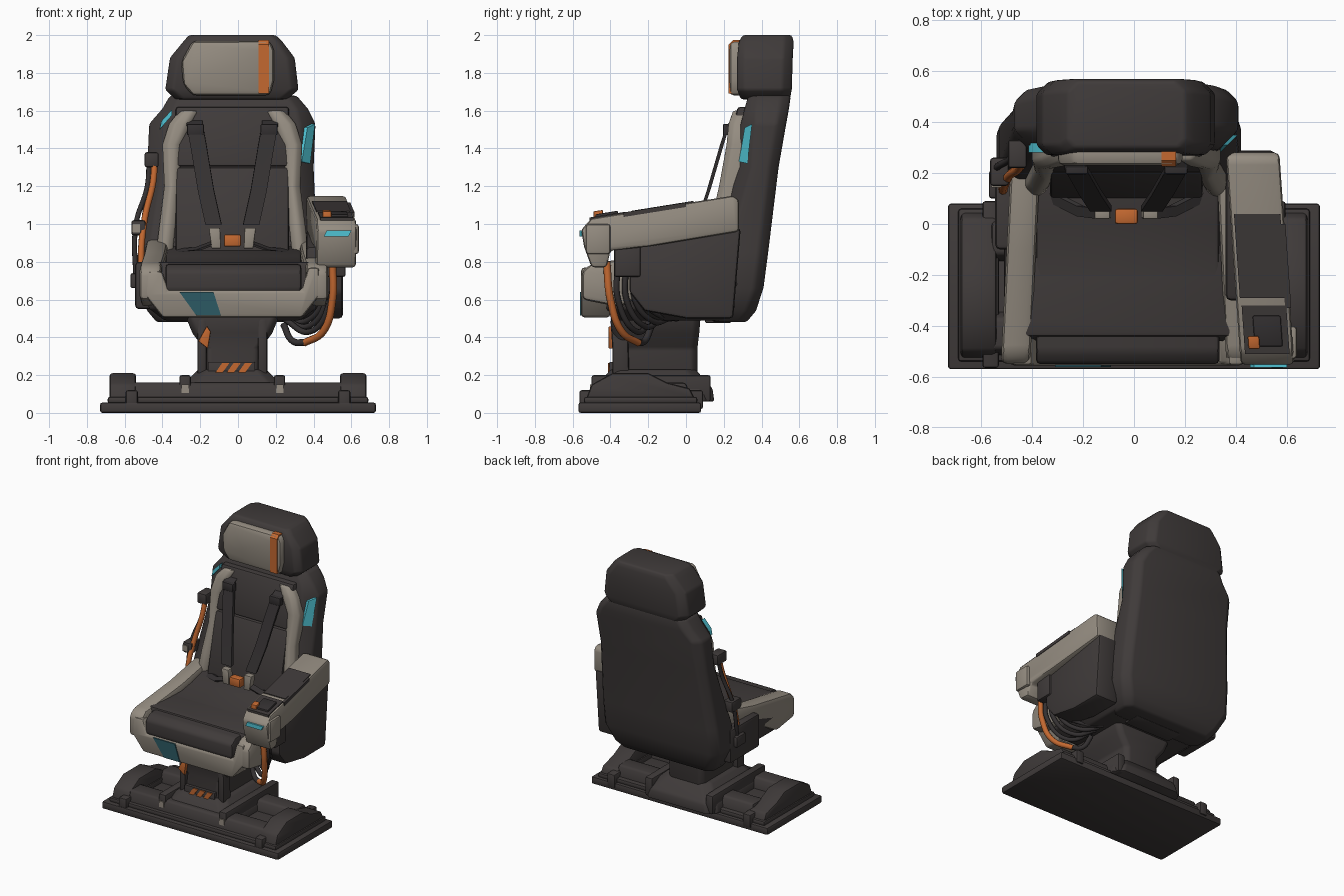
import bpy, bmesh, math

if "Cube" in bpy.data.objects:
    bpy.data.objects.remove(bpy.data.objects["Cube"])


def material(name, rgb):
    m = bpy.data.materials.new(name)
    m.use_nodes = True
    m.diffuse_color = (*rgb, 1)
    m.node_tree.nodes["Principled BSDF"].inputs["Base Color"].default_value = (*rgb, 1)
    return m


DARK = material("charcoal", (.050, .043, .042))
BLACK = material("black rubber", (.034, .030, .031))
BEIGE = material("warm beige", (.30, .265, .22))
ORANGE = material("safety orange", (.55, .14, .03))
CYAN = material("cyan glow", (.08, .55, .66))
TEAL = material("dark teal", (.025, .10, .125))
CX = -.03  # centre line of the seat


def finish(name, bm, mat, bevel=0):
    bmesh.ops.recalc_face_normals(bm, faces=bm.faces)
    if bevel:
        edges = [e for e in bm.edges if e.calc_face_angle(0) > .5]
        bmesh.ops.bevel(bm, geom=edges, offset=bevel, segments=2, profile=.5,
                        affect='EDGES', clamp_overlap=True)
    mesh = bpy.data.meshes.new(name)
    bm.to_mesh(mesh)
    bm.free()
    ob = bpy.data.objects.new(name, mesh)
    bpy.context.collection.objects.link(ob)
    mesh.materials.append(mat)
    bpy.ops.object.select_all(action='DESELECT')
    ob.select_set(True)
    bpy.context.view_layer.objects.active = ob
    bpy.ops.object.shade_smooth_by_angle(angle=math.radians(35))


def bridge(bm, rings):
    n = len(rings[0])
    bm.faces.new(rings[0])
    bm.faces.new(rings[-1])
    for r, s in zip(rings, rings[1:]):
        for i in range(n):
            bm.faces.new((r[i], r[(i + 1) % n], s[(i + 1) % n], s[i]))


def prism(name, pts, axis, lo, hi, mat, bevel=.015, shear=0):
    """Outline pushed along x (points y,z) or along y (points x,z)."""
    bm = bmesh.new()
    bridge(bm, [[bm.verts.new((d + shear * a, a, b) if axis == 'x' else (a, d, b))
                 for a, b in pts] for d in (lo, hi)])
    finish(name, bm, mat, bevel)


def box(name, x, y, z, mat, bevel=.012):
    prism(name, [(y[0], z[0]), (y[1], z[0]), (y[1], z[1]), (y[0], z[1])],
          'x', x[0], x[1], mat, bevel)


def loft(name, rings, mat, bevel=.012):
    """Stack of corner-cut rectangles: z, x0, x1, y0, y1, front cut, back cut."""
    bm = bmesh.new()
    loops = []
    for z, l, r, a, b, c, d in rings:
        q = [(l + c, a), (r - c, a), (r, a + c), (r, b - d),
             (r - d, b), (l + d, b), (l, b - d), (l, a + c)]
        loops.append([bm.verts.new((x, y, z)) for x, y in q])
    bridge(bm, loops)
    finish(name, bm, mat, bevel)


def tube(name, pts, r, mat):
    cu = bpy.data.curves.new(name, 'CURVE')
    cu.dimensions = '3D'
    cu.bevel_depth, cu.bevel_resolution, cu.resolution_u = r, 2, 8
    cu.use_fill_caps = True
    sp = cu.splines.new('BEZIER')
    sp.bezier_points.add(len(pts) - 1)
    for bp, p in zip(sp.bezier_points, pts):
        bp.co = p
        bp.handle_left_type = bp.handle_right_type = 'AUTO'
    cu.materials.append(mat)
    bpy.context.collection.objects.link(bpy.data.objects.new(name, cu))


def ribbon(name, pts, w, t, mat):
    """Flat strap: a band of width w in x and thickness t."""
    bm = bmesh.new()
    bridge(bm, [[bm.verts.new((x + a * w, y + b * t, z + b * t * .4))
                 for a, b in ((-.5, -.5), (.5, -.5), (.5, .5), (-.5, .5))] for x, y, z in pts])
    finish(name, bm, mat)


# Base plate, rails and clamps
box("base_plate", (-.73, .73), (-.57, .08), (0, .055), DARK)
box("base_deck", (-.69, .69), (-.54, .06), (.05, .085), DARK)
for i, y in enumerate((-.43, -.06)):
    prism(f"floor_rail_{i}", [(y - .09, .07), (y - .06, .16), (y + .06, .16), (y + .09, .07)],
          'x', -.56, .56, DARK)
for s in (-1, 1):
    side = "left" if s > 0 else "right"
    prism(f"rail_end_{side}", [(-.53, .07), (-.5, .15), (-.39, .21), (-.2, .21), (-.1, .16),
                               (.02, .13), (.05, .07)], 'x', *sorted((s * .54, s * .68)), DARK)
    box(f"rail_clamp_{side}", sorted((s * .53, s * .595)), (-.565, .09), (.02, .12), DARK)
    box(f"rail_lock_{side}", sorted((CX + s * .22, CX + s * .28)), (-.5, .13), (.06, .2), DARK)
    box(f"lock_tab_{side}", sorted((CX + s * .23, CX + s * .27)), (-.508, -.499),
        (.09, .15), BEIGE, 0)

# Pedestal column
loft("pedestal_foot", [(.06, -.33, .27, -.5, .15, .06, .06), (.13, -.31, .25, -.48, .14, .06, .06),
                       (.23, -.21, .15, -.4, .05, .05, .05)], DARK)
loft("pedestal_column", [(.18, -.18, .12, -.40, .06, .03, .03), (.34, -.18, .12, -.37, .06, .03, .03),
                         (.42, -.24, .18, -.39, .07, .03, .03), (.54, -.29, .23, -.40, .08, .03, .03)], DARK)
for s in (-1, 1):
    x = CX + s * .16
    prism("column_strut_" + ("left" if s > 0 else "right"),
          [(-.39, .2), (-.39, .34), (-.4, .5), (-.31, .5), (-.3, .2)], 'x', x - .025, x + .025, DARK)
prism("orange_bracket", [(-.21, .38), (-.16, .34), (-.145, .43), (-.165, .46)], 'y', -.41, -.38, ORANGE, .004)
box("hazard_panel", (CX - .13, CX + .12), (-.405, -.36), (.18, .27), DARK, .004)
for i in range(3):
    x = -.14 + i * .06
    prism(f"hazard_stripe_{i}", [(x, .185), (x + .038, .185), (x + .095, .265), (x + .057, .265)],
          'y', -.412, -.404, ORANGE, 0)

# Back shell and headrest
loft("back_shell", [(.48, -.43, .32, .14, .32, .04, .04), (.54, -.48, .37, .12, .37, .05, .05),
                    (.66, -.54, .42, .12, .41, .06, .05), (.85, -.53, .42, .16, .435, .06, .05),
                    (1.3, -.48, .40, .27, .49, .08, .05), (1.53, -.47, .41, .29, .53, .08, .05),
                    (1.61, -.40, .37, .31, .545, .06, .05), (1.68, -.36, .31, .33, .555, .05, .05)],
     DARK, .015)
loft("headrest_shell", [(1.66, -.33, .26, .29, .55, .04, .04), (1.71, -.385, .32, .27, .56, .04, .05),
                        (1.88, -.36, .30, .27, .565, .04, .05), (1.965, -.29, .235, .28, .57, .03, .05),
                        (2.0, -.26, .20, .30, .56, .03, .04)], DARK, .012)
prism("headrest_pad", [(-.24, 1.68), (.17, 1.68), (.19, 1.76), (.19, 1.92), (.17, 1.97),
                       (-.24, 1.97), (-.3, 1.86), (-.29, 1.74)], 'y', .23, .32, BEIGE, .025)
prism("headrest_stripe", [(.226, 1.69), (.226, 1.95), (.25, 1.974), (.295, 1.974), (.295, 1.69)],
      'x', .108, .165, ORANGE, 0)

# Backrest cushions and bolsters
for name, z0, z1 in (("lumbar_cushion", .82, 1.3), ("upper_cushion", 1.305, 1.62)):
    f0, f1 = (.1 + (z - .85) * .225 for z in (z0, z1))
    prism(name, [(f0, z0), (f1, z1), (f1 + .16, z1), (f0 + .2, z0)],
          'x', CX - .30, CX + .30, DARK, .015)
for s in (-1, 1):
    bm = bmesh.new()
    loops = []
    # inner x, outer x, front y, height
    for a, b, y, z in ((.32, .41, .10, .8), (.30, .385, .13, 1.0), (.28, .36, .175, 1.2),
                       (.27, .37, .215, 1.42), (.22, .335, .225, 1.53), (.18, .28, .25, 1.6)):
        loops.append([bm.verts.new((CX + s * x, yy, z)) for x, yy in
                      ((a, y + .02), (a + .03, y), (b - .03, y), (b, y + .03), (b, y + .17), (a, y + .17))])
    bridge(bm, loops)
    finish("back_bolster_" + ("left" if s > 0 else "right"), bm, BEIGE, .01)

# Seat pan, front lip, side bolsters and cushion
loft("seat_pan", [(.49, -.39, .33, -.36, .25, .05, .05), (.55, -.47, .41, -.45, .28, .06, .06),
                  (.68, -.51, .45, -.46, .3, .06, .06), (.80, -.49, .43, -.44, .3, .06, .06)], DARK)
prism("seat_front_lip", [(-.48, .75), (-.49, .62), (-.40, .505), (.34, .505), (.43, .62), (.43, .77),
                         (.37, .77), (.34, .65), (-.37, .65), (-.40, .75)], 'y', -.555, -.40, BEIGE, .018)
prism("seat_stripe", [(-.31, .64), (-.13, .64), (-.09, .515), (-.22, .515)], 'y', -.562, -.553, TEAL, 0)
for side, x in (("right", -.495), ("left", .335)):
    prism(f"seat_bolster_{side}", [(-.55, .60), (-.55, .75), (-.5, .79), (-.1, .85), (.2, .92), (.24, .80),
                                   (-.1, .70), (-.35, .56)], 'x', x, x + .115, BEIGE, .025,
          .05 if x < 0 else -.05)
prism("seat_cushion", [(-.55, .65), (-.55, .75), (-.5, .785), (-.2, .80), (.0, .83), (.2, .89), (.2, .6),
                       (-.5, .6)], 'x', -.385, .335, DARK, .018)
prism("seat_side_panel_left", [(-.3, .64), (-.22, .54), (.0, .5), (.25, .5), (.29, .98), (-.3, .88)],
      'x', .36, .555, DARK, .02)
box("side_valve_block", (.44, .57), (-.38, -.24), (.72, .9), DARK)
box("seat_side_box_right", (-.545, -.45), (-.1, .25), (.55, .8), DARK, .02)
box("seat_rear_mount", (-.23, .17), (.1, .24), (.475, .52), DARK)

# Armrest with pad, controls and button
SH = -.07


def on_top(name, y0, y1, x0, x1, rise, mat, bevel=0):
    t0, t1 = (1.03 + .16 * (y + .5) for y in (y0, y1))
    prism(name, [(y0, t0 - .02), (y0, t0 + rise), (y1, t1 + rise), (y1, t1 - .02)],
          'x', x0, x1, mat, bevel, SH)


prism("armrest", [(-.555, .97), (-.5, 1.03), (.25, 1.15), (.28, 1.13), (.28, .96), (-.2, .88), (-.4, .86),
                  (-.42, .77), (-.5, .77), (-.54, .88)], 'x', .38, .59, BEIGE, .018, SH)
on_top("armrest_pad", -.29, .04, .395, .577, .006, DARK)
on_top("armrest_side_inlay", -.33, 0, .57, .594, .004, DARK)
on_top("control_panel", -.51, -.32, .40, .575, .006, DARK)
on_top("control_knob_base", -.48, -.36, .44, .55, .018, BLACK, .006)
on_top("control_button", -.49, -.44, .415, .46, .035, ORANGE, .006)
prism("armrest_screen", [(.455, .935), (.585, .935), (.6, .965), (.47, .965)], 'y', -.564, -.53, CYAN, 0)
box("armrest_outer_cap", (.60, .64), (-.53, -.4), (.84, 1.0), BEIGE, .015)

# Cyan marker lights set on the shell's cut corners
prism("marker_light_left", [(.28, 1.33), (.325, 1.32), (.35, 1.53), (.31, 1.51)],
      'x', .0, .058, CYAN, 0, 1)
prism("marker_light_right", [(-.415, 1.50), (-.35, 1.575), (-.35, 1.605), (-.405, 1.545)],
      'y', .28, .36, CYAN, 0)

# Harness straps, clips and buckle
for s in (-1, 1):
    side = "left" if s > 0 else "right"
    ribbon(f"harness_strap_{side}", [(CX + s * x, y, z) for x, y, z in
           ((.2, .28, 1.56), (.2, .225, 1.53), (.18, .19, 1.42), (.14, .12, 1.18), (.10, .06, 1.0))],
           .085, .022, BLACK)
    box(f"strap_adjuster_{side}", (CX + s * .195 - .045, CX + s * .195 + .045), (.195, .24),
        (1.47, 1.53), BLACK, .008)
    x = CX + s * .085
    prism(f"strap_clip_{side}", [(x - .025, .87), (x + .025, .87), (x + s * .01 + .03, .98),
                                 (x + s * .01 - .03, .98)], 'y', .02, .07, BEIGE, .006)
    ribbon(f"lap_strap_{side}", [(CX + s * .1, .04, .9), (CX + s * .18, .05, .87),
                                 (CX + s * .28, .1, .86)], .03, .04, BLACK)
box("harness_buckle", (CX - .045, CX + .045), (.0, .06), (.88, .945), ORANGE, .01)

# Hoses under the armrest
tube("orange_hose", [(.50, -.42, .8), (.5, -.40, .6), (.45, -.34, .43), (.35, -.25, .37)], .02, ORANGE)
tube("dark_hose_end", [(.36, -.26, .373), (.29, -.22, .38), (.24, -.18, .47)], .018, BLACK)
for i in range(4):
    d = i * .045
    tube(f"black_hose_{i}", [(.5 - d * .3, -.36 + d, .8), (.49 - d * .4, -.36 + d, .6),
                             (.38 - d * .3, -.26 + d, .43 + d * .6), (.24, -.18 + d, .5)], .016, BLACK)

# Cable and clamps on the right side
tube("orange_cable", [(-.44, .25, 1.36), (-.45, .22, 1.22), (-.49, .19, 1.05), (-.51, .15, .9), (-.515, .12, .7)],
     .018, ORANGE)
tube("black_cable", [(-.47, .3, 1.36), (-.48, .26, 1.2), (-.54, .22, 1.0), (-.54, .16, .68)], .014, BLACK)
for i, (x, y, z) in enumerate(((-.46, .27, 1.34), (-.53, .2, .98), (-.535, .15, .70))):
    box(f"cable_clamp_{i}", (x - .035, x + .04), (y - .05, y + .06), (z - .04, z + .04), DARK)
box("clamp_plate", (-.56, -.52), (.143, .152), (.955, 1.0), BEIGE, 0)
